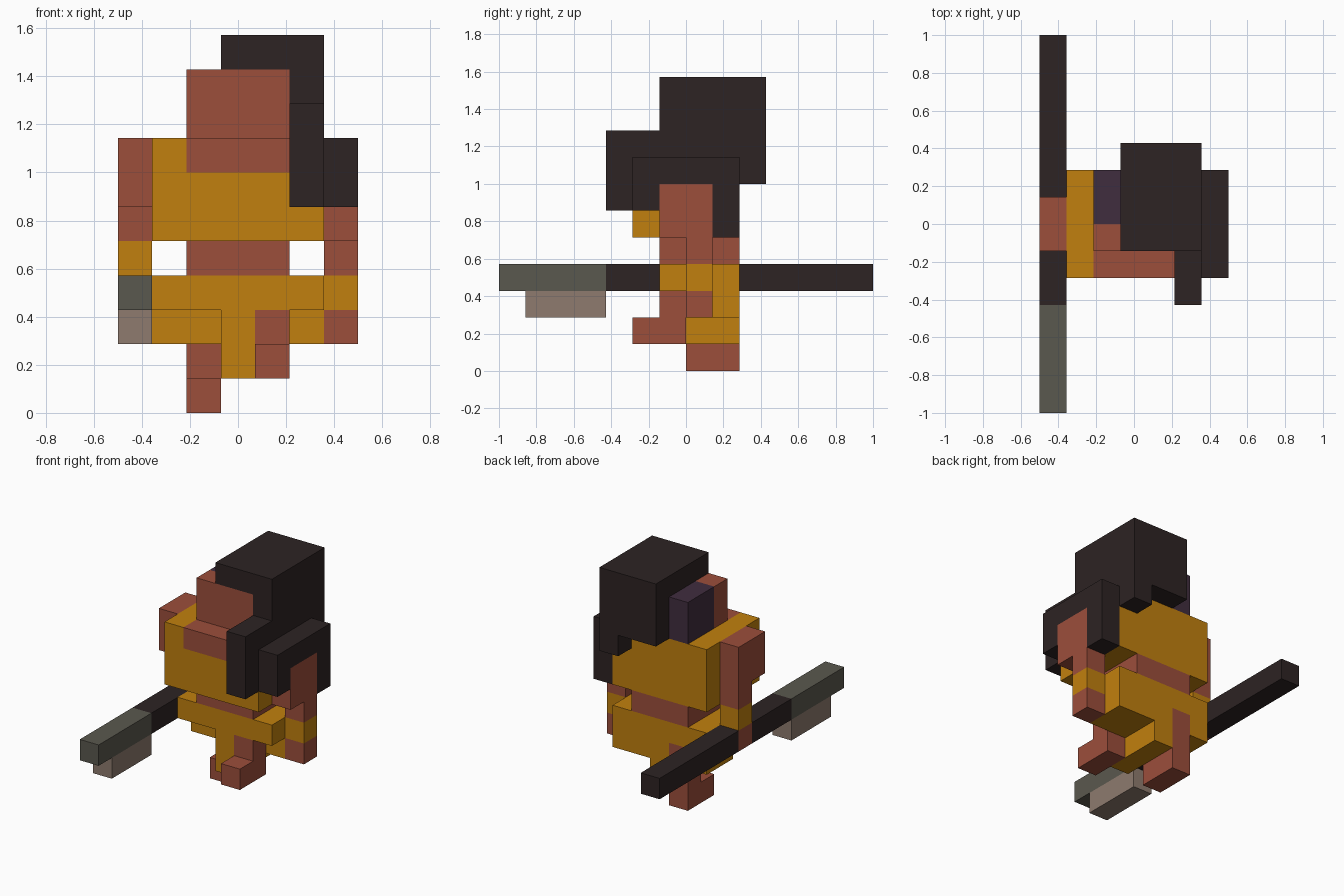
import bpy
import bmesh
from mathutils import Vector

UNIT = 1 / 7  # side of one block

cube = bpy.data.objects.get("Cube")
if cube:
    bpy.data.objects.remove(cube)


def make_material(name, hex_colour):
    srgb = [byte / 255 for byte in bytes.fromhex(hex_colour)]
    linear = [((c + 0.055) / 1.055) ** 2.4 for c in srgb] + [1]
    mat = bpy.data.materials.new(name)
    mat.use_nodes = True
    mat.diffuse_color = linear
    mat.node_tree.nodes["Principled BSDF"].inputs["Base Color"].default_value = linear
    return mat


skin = make_material("skin", "9C4E3B")
cloth = make_material("orange_cloth", "C1800E")
dark = make_material("dark_brown", "2D2323")
steel = make_material("grey_steel", "5A584E")
pale = make_material("pale_edge", "8E7B6E")
purple = make_material("purple", "402D3E")

grid = {}            # block position -> part name
part_materials = {}  # part name -> material


def fill(name, material, x_span, y_span, z_span):
    """Fill a box of blocks; a later part replaces an earlier one."""
    part_materials[name] = material
    for x in range(*x_span):
        for y in range(*y_span):
            for z in range(*z_span):
                grid[x, y, z] = name


# Block columns across the figure
RIGHT_ARM, RIGHT_LEG, MIDDLE = (-3, -2), (-1, 0), (0, 1)
LEFT_LEG, LEFT_SIDE, LEFT_ARM = (1, 2), (2, 3), (3, 4)
TORSO = (RIGHT_ARM[1], LEFT_ARM[0])
CORE = (RIGHT_LEG[0], LEFT_LEG[1])
HAIR = (MIDDLE[0], LEFT_SIDE[1])

# Block bands from front to back
FRONT, INNER, BACK_HALF, BACK = (-2, -1), (-1, 1), (0, 2), (1, 2)
TRUNK = (INNER[0], BACK[1])
FULL = (FRONT[0], BACK[1])


def leg(side, x_span, y, foot_z):
    fill(side + "_leg", skin, x_span, (y, y + 1), (1, 3))
    fill(side + "_foot", skin, x_span, (y - 1, y + 1), (foot_z, foot_z + 1))


def arm(side, x_span, hand_z):
    wrist = (0, 1)
    fill(side + "_hand", skin, x_span, wrist, (hand_z, hand_z + 1))
    fill(side + "_cuff", cloth, x_span, wrist, (hand_z + 1, hand_z + 2))
    fill(side + "_forearm", skin, x_span, wrist, (hand_z + 2, hand_z + 3))
    fill(side + "_upper_arm", skin, x_span, INNER, (hand_z + 3, hand_z + 5))


# Lower clothing and legs
fill("skirt", cloth, TORSO, BACK_HALF, (2, 3))
fill("belt", cloth, TORSO, TRUNK, (3, 4))
fill("front_flap", cloth, MIDDLE, TRUNK, (1, 3))
leg("right", RIGHT_LEG, 1, 0)
leg("left", LEFT_LEG, -1, 1)

# Torso
fill("waist", skin, CORE, TRUNK, (4, 5))
fill("robe", cloth, TORSO, FULL, (5, 8))
fill("neck", skin, CORE, FRONT, (7, 8))

# Hair, then the head set into it
fill("hair", dark, HAIR, (-1, 3), (8, 11))
fill("hair_tail", dark, LEFT_SIDE, (2, 3), (7, 8))
fill("side_lock", dark, LEFT_SIDE, (-3, -1), (6, 9))
fill("head", skin, CORE, TRUNK, (8, 10))
fill("hair_band", purple, RIGHT_LEG, BACK_HALF, (8, 10))

# Polearm
fill("pole", dark, RIGHT_ARM, (-3, 7), (3, 4))
fill("blade", steel, RIGHT_ARM, (-7, -3), (3, 4))
fill("blade_edge", pale, RIGHT_ARM, (-6, -3), (2, 3))

# Shoulder guard and arms
fill("shoulder_guard", dark, LEFT_ARM, FULL, (6, 8))
fill("shoulder_guard", dark, LEFT_ARM, BACK, (5, 6))
arm("right", RIGHT_ARM, 3)
arm("left", LEFT_ARM, 2)


def add_outer_faces(bm, cell):
    """Add the sides of a block that touch no other block."""
    centre = Vector(cell) + Vector((0, 0.5, 0.5))
    for axis in range(3):
        for sign in (-1, 1):
            normal = Vector()
            normal[axis] = sign
            if tuple(int(c) for c in Vector(cell) + normal) in grid:
                continue
            u = Vector()
            u[(axis + 1) % 3] = 0.5
            v = normal.cross(u)
            corners = (u + v, v - u, -u - v, u - v)
            bm.faces.new([bm.verts.new((centre + normal / 2 + c) * UNIT)
                          for c in corners])


# Build each part as one clean flat-sided mesh
for name, material in part_materials.items():
    bm = bmesh.new()
    for cell, owner in grid.items():
        if owner == name:
            add_outer_faces(bm, cell)
    bmesh.ops.remove_doubles(bm, verts=bm.verts[:], dist=0.001)
    bmesh.ops.dissolve_limit(bm, angle_limit=0.01, verts=bm.verts[:], edges=bm.edges[:])
    mesh = bpy.data.meshes.new(name)
    bm.to_mesh(mesh)
    bm.free()
    mesh.materials.append(material)
    bpy.context.collection.objects.link(bpy.data.objects.new(name, mesh))
